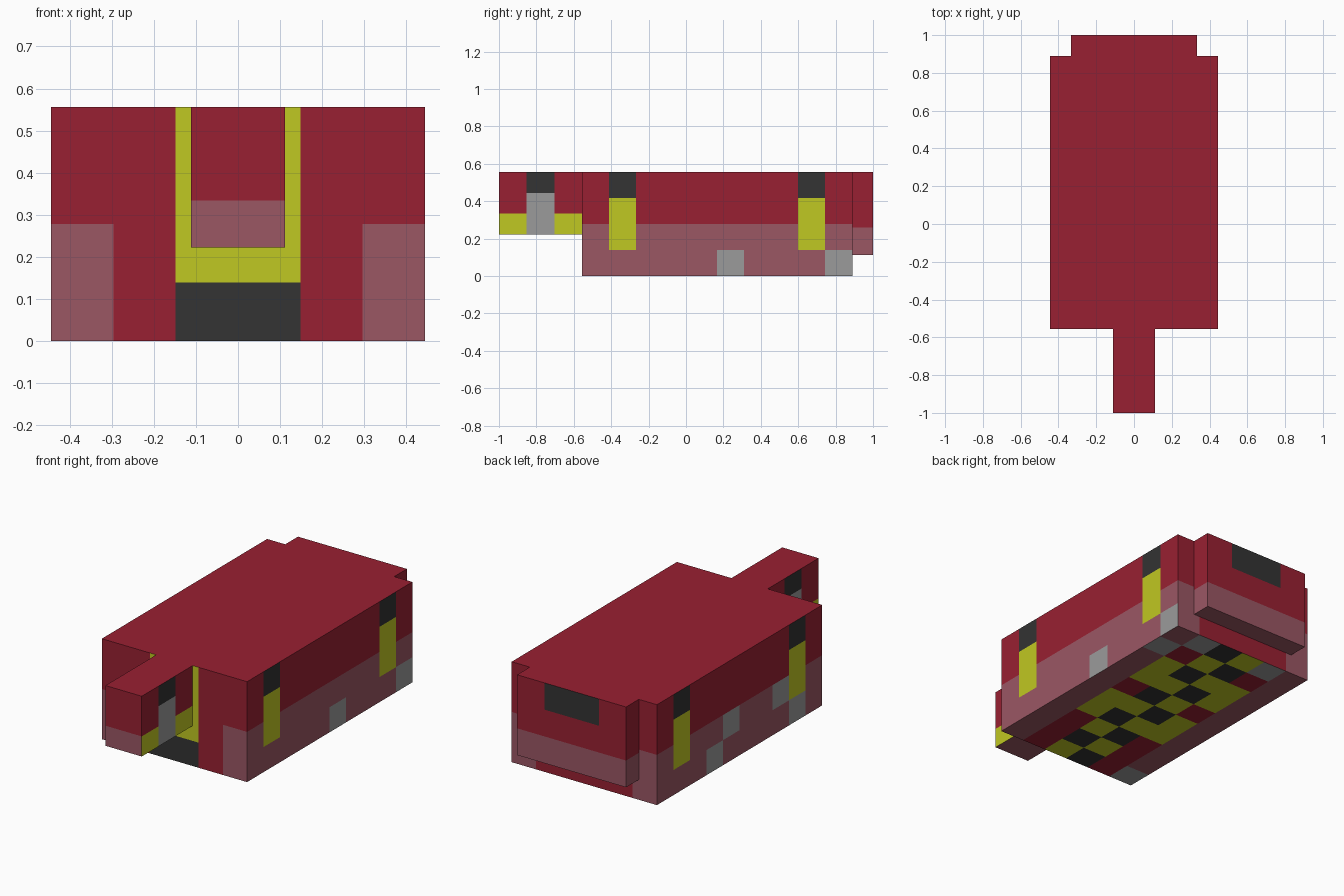
import bpy, bmesh

if "Cube" in bpy.data.objects:
    bpy.data.objects.remove(bpy.data.objects["Cube"])


def srgb(r, g, b):
    conv = lambda c: c / 12.92 if c <= 0.04045 else ((c + 0.055) / 1.055) ** 2.4
    return (conv(r / 255), conv(g / 255), conv(b / 255), 1.0)


# One flat material per colour, addressed by a letter
PALETTE = {
    "R": ("deep_red", srgb(153, 32, 50)),
    "P": ("dusty_pink", srgb(155, 87, 100)),
    "Y": ("acid_yellow", srgb(192, 200, 34)),
    "K": ("charcoal", srgb(51, 51, 51)),
    "G": ("grey", srgb(155, 155, 155)),
}
ORDER = list(PALETTE)
MATERIALS = []
for mat_name, colour in PALETTE.values():
    mat = bpy.data.materials.new(mat_name)
    mat.diffuse_color = colour
    mat.use_nodes = True
    mat.node_tree.nodes["Principled BSDF"].inputs["Base Color"].default_value = mat.diffuse_color
    MATERIALS.append(mat)


def panel_box(name, low, high, cells, paint, skip=None):
    """Box cut into cells; paint(side, cell) returns a colour letter."""
    bm = bmesh.new()
    for axis in range(3):
        u, v = (axis + 1) % 3, (axis + 2) % 3
        for end in (0, 1):
            side = "-+"[end] + "xyz"[axis]
            if side == skip:
                continue
            for a in range(cells[u]):
                for b in range(cells[v]):
                    corners = []
                    for da, db in ((0, 0), (1, 0), (1, 1), (0, 1)):
                        t = [0, 0, 0]
                        t[axis] = end
                        t[u] = (a + da) / cells[u]
                        t[v] = (b + db) / cells[v]
                        corners.append(bm.verts.new(
                            [l + (h - l) * s for l, h, s in zip(low, high, t)]))
                    face = bm.faces.new(corners if end else corners[::-1])
                    cell = [0, 0, 0]
                    cell[u], cell[v] = a, b
                    face.material_index = ORDER.index(paint(side, cell))
    bmesh.ops.remove_doubles(bm, verts=bm.verts, dist=1e-5)
    mesh = bpy.data.meshes.new(name)
    bm.to_mesh(mesh)
    bm.free()
    for mat in MATERIALS:
        mesh.materials.append(mat)
    obj = bpy.data.objects.new(name, mesh)
    bpy.context.collection.objects.link(obj)
    return obj


# Underside pattern: rows run front to back, letters run from +x to -x
UNDERSIDE = ["PRYKRG", "PRKYRP", "PRYKRP", "PYKYYP", "PYYKYP",
             "PRKYRP", "PYYKYP", "PYKYYP", "GRYKRP", "PGKYGP"]
# Grey spots on the flanks as (row along y, height row)
SPOTS = {"+x": {(5, 0), (9, 0)},
         "-x": {(6, 0), (5, 1), (2, 1), (1, 0)}}


def paint_body(side, cell):
    i, j, k = cell
    if side == "+z":
        return "R"
    if side == "-z":
        return UNDERSIDE[j][5 - i]
    if side in SPOTS:
        if (j, k) in SPOTS[side]:
            return "G"
        if j in (1, 8) and k > 0:
            return "K" if k == 3 else "Y"
        return "P" if k < 2 else "R"
    # Front and back: pink lower corners, front has the central panel
    if side == "-y" and i in (2, 3):
        return "K" if k == 0 else "Y"
    return "P" if i in (0, 5) and k < 2 else "R"


def paint_tail(side, cell):
    i, j, k = cell
    if side == "+z":
        return "R"
    if side == "+y" and k == 2 and i in (1, 2):
        return "K"
    return "P" if side == "-z" or k == 0 else "R"


def paint_neck(side, cell):
    i, j, k = cell
    if side == "+z":
        return "R"
    if side in ("+x", "-x"):
        if j == 1:
            return "K" if k == 2 else "G"
        return "Y" if k == 0 else "R"
    return "P" if side == "-z" or k == 0 else "R"


N = 1 / 9
# Main block
panel_box("body", (-4 * N, -5 * N, 0), (4 * N, 8 * N, 5 * N), (6, 10, 4), paint_body)
# Rear slab
panel_box("rear_slab", (-3 * N, 8 * N, N), (3 * N, 1, 5 * N), (4, 1, 3), paint_tail, "-y")
# Front beam
panel_box("front_beam", (-N, -1, 2 * N), (N, -5 * N, 5 * N), (1, 3, 3), paint_neck, "+y")
